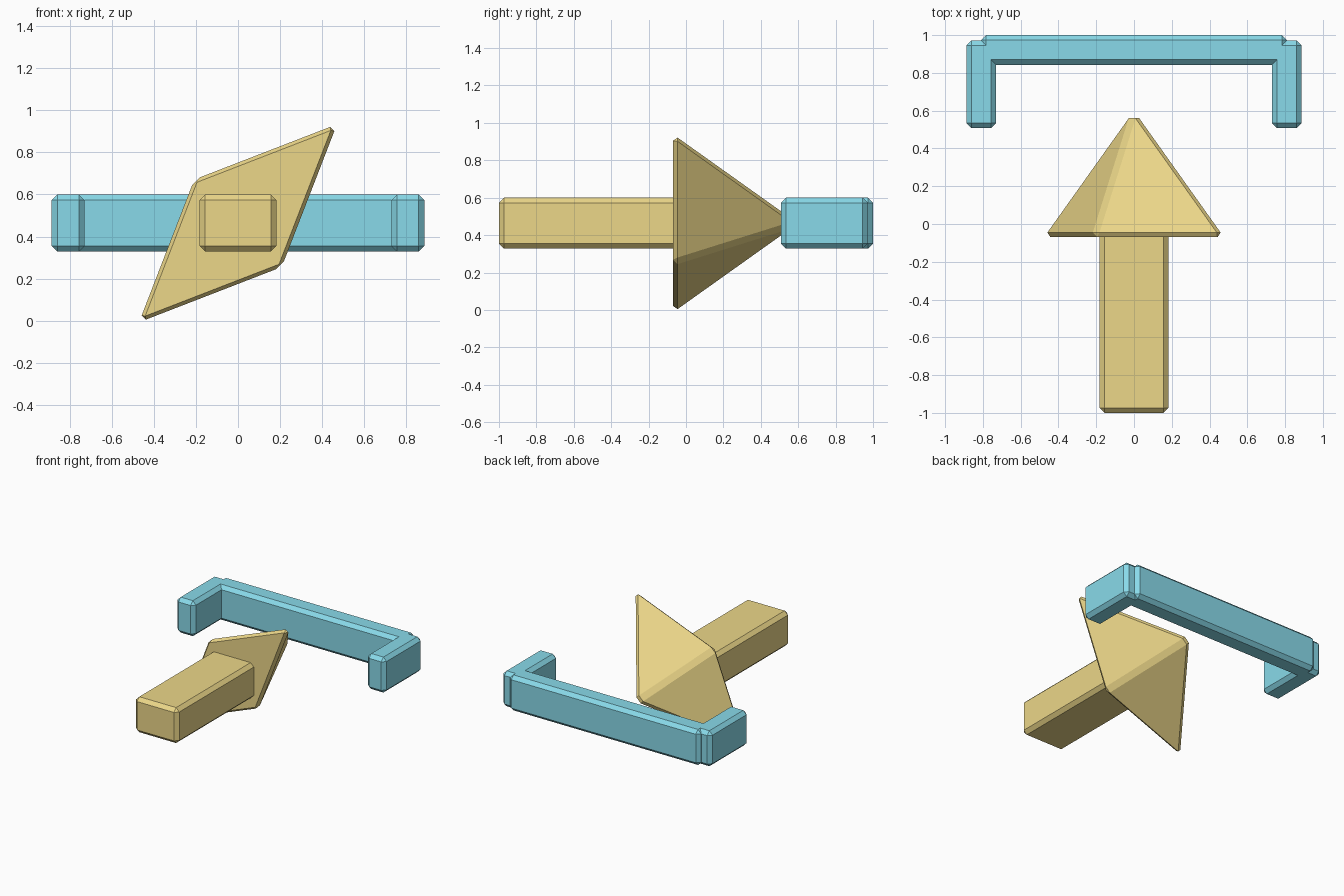
import bpy, bmesh

if "Cube" in bpy.data.objects:
    bpy.data.objects.remove(bpy.data.objects["Cube"])

BEVEL = 0.027
CZ = 0.463  # shared mid height


def material(name, color):
    m = bpy.data.materials.new(name)
    m.diffuse_color = color
    m.use_nodes = True
    m.node_tree.nodes["Principled BSDF"].inputs["Base Color"].default_value = m.diffuse_color
    return m


gold = material("gold", (0.84, 0.68, 0.25, 1))
blue = material("light_blue", (0.25, 0.70, 0.82, 1))


def add_part(name, bm, mat):
    bmesh.ops.recalc_face_normals(bm, faces=bm.faces)
    me = bpy.data.meshes.new(name)
    bm.to_mesh(me)
    bm.free()
    me.materials.append(mat)
    ob = bpy.data.objects.new(name, me)
    bpy.context.collection.objects.link(ob)
    bev = ob.modifiers.new("chamfer", 'BEVEL')
    bev.width = BEVEL
    bev.segments = 1
    bev.limit_method = 'NONE'
    return ob


def box(name, x, y, z, mat):
    bm = bmesh.new()
    bmesh.ops.create_cube(bm, size=1)
    for v in bm.verts:
        v.co = [r[0] if c < 0 else r[1] for c, r in zip(v.co, (x, y, z))]
    return add_part(name, bm, mat)


Z = (0.328, 0.6)

# Bracket: long back bar and two mirrored side arms
box("bracket_back", (-0.81, 0.81), (0.843, 1.0), Z, blue)
for side, s in (("left", -1), ("right", 1)):
    box("bracket_arm_" + side, sorted((s * 0.73, s * 0.887)), (0.507, 0.972), Z, blue)

# Arrow shaft, running into the head
box("arrow_shaft", (-0.183, 0.183), (-1.0, 0.03), Z, gold)

# Arrow head: chamfered pyramid on a slanted rhombus
A, B = 0.489, 0.216
bm = bmesh.new()
base = [bm.verts.new((x, -0.07, CZ + z)) for x, z in ((A, A), (-B, B), (-A, -A), (B, -B))]
tip = bm.verts.new((0, 0.617, CZ))
bm.faces.new(base)
for i in range(4):
    bm.faces.new((base[i], base[(i + 1) % 4], tip))
add_part("arrow_head", bm, gold)
